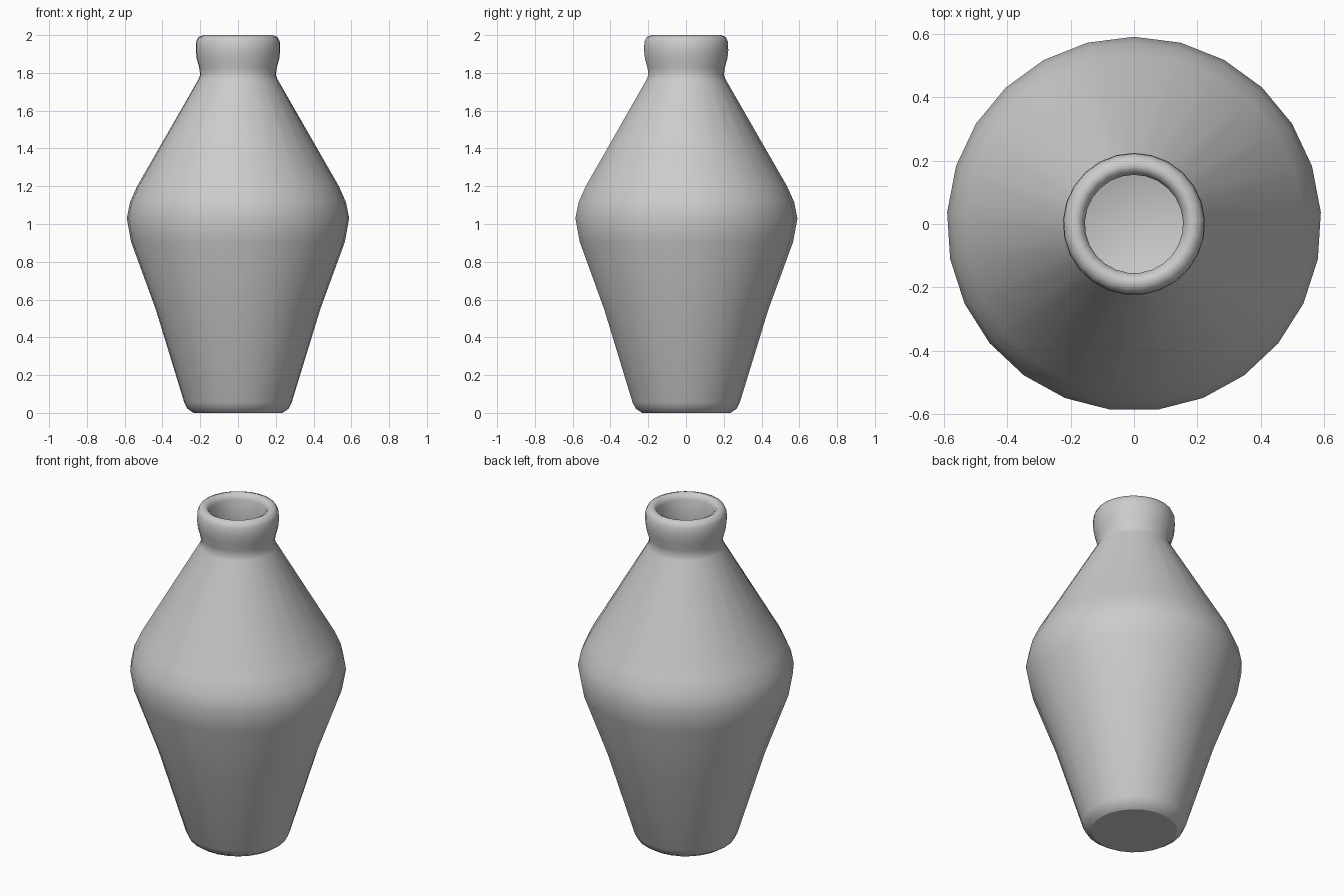
import bpy, bmesh, math

if "Cube" in bpy.data.objects:
    bpy.data.objects.remove(bpy.data.objects["Cube"])

SIDES = 25

# Radius/height profile: base, outer wall, lip, then down the hollow inside
profile = [
    (0.235, 0.0), (0.268, 0.022), (0.285, 0.055), (0.437, 0.55),
    (0.567, 0.905), (0.59, 1.03), (0.573, 1.115), (0.535, 1.2),
    (0.21, 1.765), (0.201, 1.79), (0.205, 1.825), (0.219, 1.875),
    (0.224, 1.92), (0.222, 1.965), (0.21, 1.99), (0.185, 2.0),
    (0.166, 1.99), (0.155, 1.965), (0.155, 1.79), (0.165, 1.755),
    (0.493, 1.18), (0.53, 1.105), (0.545, 1.03), (0.524, 0.92),
    (0.395, 0.56), (0.245, 0.085), (0.2, 0.05),
]

bm = bmesh.new()


def ring(r, z):
    step = 2 * math.pi / SIDES
    return [bm.verts.new((r * math.cos(math.pi / 2 + i * step),
                          r * math.sin(math.pi / 2 + i * step), z))
            for i in range(SIDES)]


# Lathe the wall
rings = [ring(r, z) for r, z in profile]
for a, b in zip(rings, rings[1:]):
    for i in range(SIDES):
        j = (i + 1) % SIDES
        bm.faces.new((a[i], a[j], b[j], b[i]))

# Underside and inner floor
bm.faces.new(rings[0][::-1])
centre = bm.verts.new((0, 0, 0.045))
for i in range(SIDES):
    bm.faces.new((rings[-1][i], rings[-1][(i + 1) % SIDES], centre))

bmesh.ops.recalc_face_normals(bm, faces=bm.faces)
mesh = bpy.data.meshes.new("vase")
bm.to_mesh(mesh)
bm.free()
vase = bpy.data.objects.new("vase", mesh)
bpy.context.collection.objects.link(vase)

# Smooth wall, crisp flat underside
for p in mesh.polygons:
    p.use_smooth = True
for e in mesh.edges:
    if all(mesh.vertices[v].co.z < 0.001 for v in e.vertices):
        e.use_edge_sharp = True
